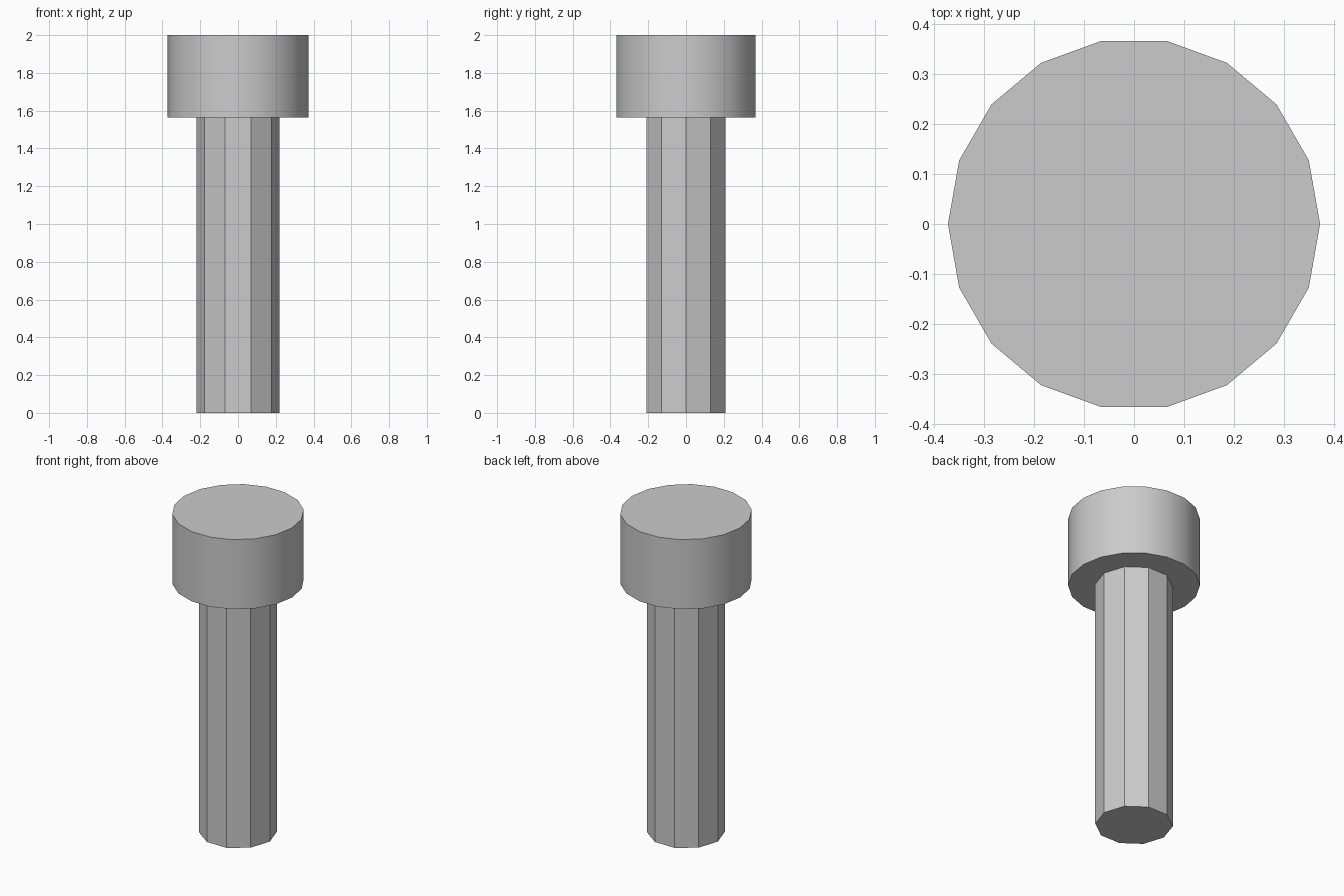
import bpy, bmesh
from math import cos, sin, tau, radians
from mathutils import Vector

cube = bpy.data.objects.get("Cube")
if cube:
    bpy.data.objects.remove(cube, do_unlink=True)

# Plain grey metal
grey = bpy.data.materials.new("grey_metal")
grey.use_nodes = True
colour = (0.6, 0.6, 0.6, 1)
grey.diffuse_color = colour
grey.node_tree.nodes["Principled BSDF"].inputs["Base Color"].default_value = colour


def prism(name, sides, radius, bottom, top):
    """Upright capped prism with one corner on the +x axis."""
    bm = bmesh.new()
    ring = [bm.verts.new((radius * cos(tau * i / sides), radius * sin(tau * i / sides), bottom))
            for i in range(sides)]
    base = bm.faces.new(ring)
    new = bmesh.ops.extrude_face_region(bm, geom=[base], use_keep_orig=True)["geom"]
    verts = [v for v in new if isinstance(v, bmesh.types.BMVert)]
    bmesh.ops.translate(bm, verts=verts, vec=Vector((0, 0, top - bottom)))
    bmesh.ops.recalc_face_normals(bm, faces=bm.faces)
    mesh = bpy.data.meshes.new(name)
    bm.to_mesh(mesh)
    bm.free()
    mesh.materials.append(grey)
    obj = bpy.data.objects.new(name, mesh)
    bpy.context.collection.objects.link(obj)
    # Rounds the many-sided head but keeps the shaft faceted
    bpy.ops.object.select_all(action="DESELECT")
    obj.select_set(True)
    bpy.context.view_layer.objects.active = obj
    bpy.ops.object.shade_smooth_by_angle(angle=radians(30))
    return obj


# Faceted shaft and wide round head
HEAD_BASE = 1.565
prism("shaft", 10, 0.22, 0, HEAD_BASE)
prism("head", 18, 0.373, HEAD_BASE, 2)
